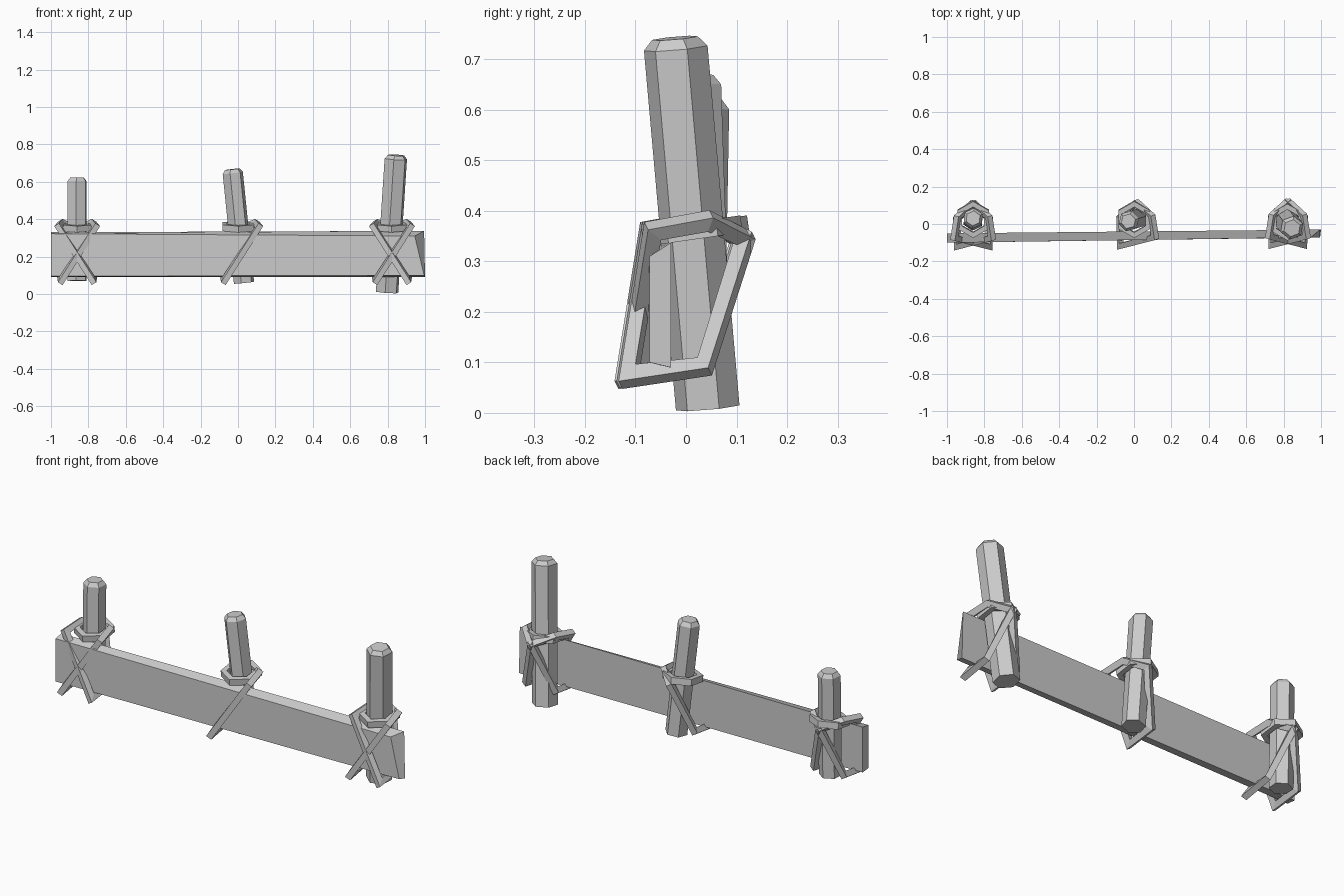
import bpy, bmesh, math
from mathutils import Vector

if "Cube" in bpy.data.objects:
    bpy.data.objects.remove(bpy.data.objects["Cube"])


def make_object(name, verts, faces):
    bm = bmesh.new()
    vs = [bm.verts.new(v) for v in verts]
    for f in faces:
        bm.faces.new([vs[i] for i in f])
    bmesh.ops.recalc_face_normals(bm, faces=bm.faces)
    me = bpy.data.meshes.new(name)
    bm.to_mesh(me)
    bm.free()
    ob = bpy.data.objects.new(name, me)
    bpy.context.collection.objects.link(ob)
    return ob


def make_post(name, bottom, top, r, turn):
    """Six-sided leaning stake with a chamfered top."""
    b, t = Vector(bottom), Vector(top)
    axis = (t - b).normalized()
    ux = Vector((1, 0, 0))
    ux = (ux - axis * ux.dot(axis)).normalized()
    uy = axis.cross(ux)
    verts = []
    for c, rad in ((b, r), (t - axis * 0.02, r), (t, r * 0.72)):
        for k in range(6):
            a = math.radians(turn + 60 * k)
            verts.append(c + ux * rad * math.cos(a) + uy * rad * math.sin(a))
    faces = [tuple(range(6)), tuple(range(12, 18))]
    for s in (0, 6):
        faces += [(s + k, s + (k + 1) % 6, s + 6 + (k + 1) % 6, s + 6 + k) for k in range(6)]
    return make_object(name, verts, faces)


def make_rope(name, pts, w, h):
    """Closed square-section band with mitred corners."""
    pts = [Vector(p) for p in pts]
    n = len(pts)
    normal = Vector()
    for i in range(n):
        normal += pts[i - 1].cross(pts[i])
    normal.normalize()
    verts = []
    for i in range(n):
        d0 = (pts[i] - pts[i - 1]).normalized()
        d1 = (pts[(i + 1) % n] - pts[i]).normalized()
        s0, s1 = d0.cross(normal).normalized(), d1.cross(normal).normalized()
        m = (s0 + s1).normalized()
        m *= w / 2 / max(m.dot(s0), 0.55)
        up = normal * h / 2
        verts += [pts[i] + m + up, pts[i] - m + up, pts[i] - m - up, pts[i] + m - up]
    faces = []
    for i in range(n):
        a, b = 4 * i, 4 * ((i + 1) % n)
        faces += [(a + k, a + (k + 1) % 4, b + (k + 1) % 4, b + k) for k in range(4)]
    return make_object(name, verts, faces)


# Plank, slightly skewed with a slanted right end
make_object("plank", [
    (-1, -0.10, 0.095), (0.995, -0.072, 0.10), (0.945, -0.072, 0.31), (-1, -0.10, 0.322),
    (-1, -0.05, 0.09), (1, -0.03, 0.09), (0.995, -0.03, 0.337), (-1, -0.05, 0.33)],
    [(0, 1, 2, 3), (4, 5, 6, 7), (0, 1, 5, 4), (3, 2, 6, 7), (0, 3, 7, 4), (1, 2, 6, 5)])

# Posts: name, bottom, top, radius, turn, lashing centre x, diagonal directions, y shift
posts = [
    ("left", (-0.86, 0.02, 0.07), (-0.86, 0.03, 0.622), 0.056, 25, -0.86, (1, -1), -0.008),
    ("middle", (0.032, 0.035, 0.06), (-0.03, 0.015, 0.667), 0.056, 15, 0.012, (1,), -0.004),
    ("right", (0.797, 0.043, 0.01), (0.845, -0.022, 0.742), 0.064, 20.6, 0.823, (1, -1), 0.0),
]
for name, b, t, r, turn, cx, signs, dy in posts:
    make_post(name + "_post", b, t, r, turn)

    # Collar around the post, resting on the plank
    f = (0.36 - b[2]) / (t[2] - b[2])
    c = Vector(b).lerp(Vector(t), f)
    ring = []
    for k in range(6):
        a = math.radians(60 * k + 30)
        ring.append((c.x + 0.083 * math.cos(a), c.y + 0.083 * math.sin(a),
                     0.36 + 0.012 * math.sin(a)))
    make_rope(name + "_collar", ring, 0.026, 0.034)

    # Diagonal lashings around post and plank
    for i, s in enumerate(signs):
        path = [(-0.085, -0.113, 0.072), (-0.085, 0.037, 0.092), (0.0, 0.117, 0.345),
                (0.083, 0.045, 0.38), (0.1, -0.066, 0.36)]
        make_rope(f"{name}_lashing_{i + 1}",
                  [(cx + s * x, y + dy, z) for x, y, z in path], 0.03, 0.03)
